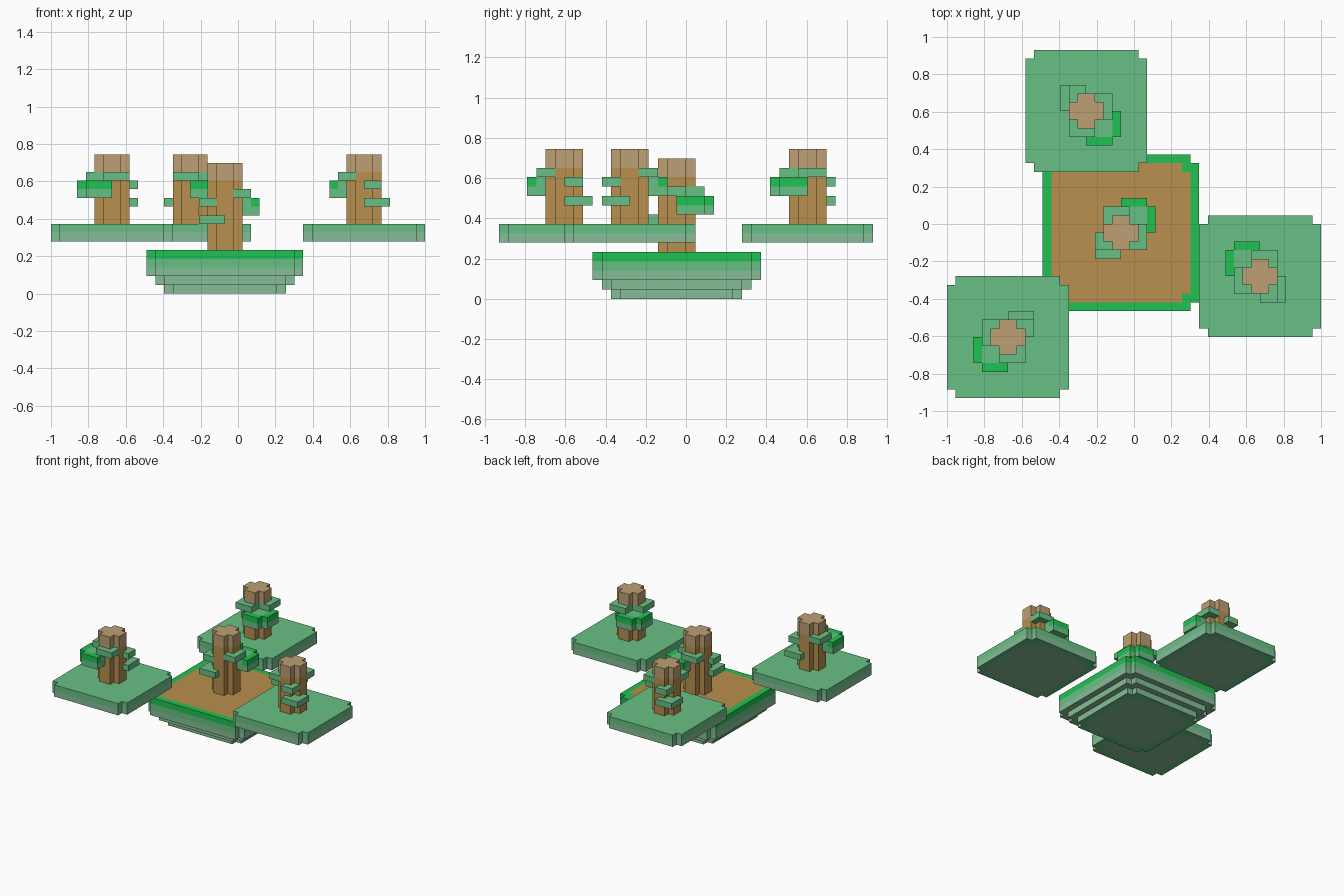
import bpy, bmesh, math

if "Cube" in bpy.data.objects:
    bpy.data.objects.remove(bpy.data.objects["Cube"])

V = 2 / 43                      # size of one block
CX, CY = 21.5, 20               # model centre in block units


def material(name, rgb):
    def lin(c):
        c /= 255
        return c / 12.92 if c <= 0.04045 else ((c + 0.055) / 1.055) ** 2.4
    m = bpy.data.materials.new(name)
    m.diffuse_color = (*[lin(c) for c in rgb], 1)
    m.use_nodes = True
    m.node_tree.nodes["Principled BSDF"].inputs["Base Color"].default_value = m.diffuse_color
    return m


MATS = [material("bright green", (33, 193, 82)),
        material("leaf green", (105, 192, 133)),
        material("pale green", (133, 190, 150)),
        material("bark brown", (184, 144, 78)),
        material("light wood", (190, 160, 115))]
BRIGHT, LEAF, PALE, BARK, WOOD = range(5)


def finish(name, bm):
    bmesh.ops.recalc_face_normals(bm, faces=bm.faces)
    me = bpy.data.meshes.new(name)
    bm.to_mesh(me)
    bm.free()
    for m in MATS:
        me.materials.append(m)
    ob = bpy.data.objects.new(name, me)
    bpy.context.collection.objects.link(ob)


def notched_loft(name, cx, cy, rings, bands, caps):
    """Stack of squares with a one-block notch in each corner."""
    bm = bmesh.new()
    loops = []
    for h, z in rings:
        pts = []
        for k in range(4):
            for x, y in ((h, h - 1), (h - 1, h - 1), (h - 1, h)):
                for _ in range(k):
                    x, y = -y, x
                pts.append(bm.verts.new(((cx + x - CX) * V, (cy + y - CY) * V, z * V)))
        loops.append(pts)
    for a, b, mat in zip(loops, loops[1:], bands):
        for i in range(12):
            j = (i + 1) % 12
            bm.faces.new((a[i], a[j], b[j], b[i])).material_index = mat
    bm.faces.new(loops[0][::-1]).material_index = caps[0]
    bm.faces.new(loops[-1]).material_index = caps[1]
    finish(name, bm)


def fill(cells, x, y, z, mat):
    for i in range(*x):
        for j in range(*y):
            for k in range(*z):
                cells[i, j, k] = mat


# Faces of a block: direction and its four corners
SIDES = []
for axis in range(3):
    for s in (0, 1):
        d = [0, 0, 0]
        d[axis] = 2 * s - 1
        corners = []
        for p, q in ((0, 0), (1, 0), (1, 1), (0, 1)):
            c = [0, 0, 0]
            c[axis], c[(axis + 1) % 3], c[(axis + 2) % 3] = s, p, q
            corners.append(c)
        SIDES.append((d, corners if s else corners[::-1]))


def block_mesh(name, cells, solid, cx, cy):
    """Skin the exposed block sides and merge them into large flat faces."""
    bm = bmesh.new()
    for (x, y, z), mat in cells.items():
        for d, corners in SIDES:
            if (x + d[0], y + d[1], z + d[2]) in solid:
                continue
            vs = [bm.verts.new(((cx + x + a - CX) * V, (cy + y + b - CY) * V, (z + c) * V))
                  for a, b, c in corners]
            bm.faces.new(vs).material_index = mat
    bmesh.ops.remove_doubles(bm, verts=bm.verts, dist=1e-4)
    bmesh.ops.dissolve_limit(bm, angle_limit=0.01, verts=bm.verts, edges=bm.edges,
                             delimit={'MATERIAL'})
    finish(name, bm)


def tree(name, cx, cy, ground, base, top, turns):
    # Trunk: four-block square without its corners, lighter at the top
    trunk = {}
    for z0, z1, mat in ((ground, top - 2, BARK), (top - 2, top, WOOD)):
        fill(trunk, (-2, 2), (-1, 1), (z0, z1), mat)
        fill(trunk, (-1, 1), (-2, 2), (z0, z1), mat)
    # Leaf clumps winding around the trunk
    leaf = {}
    b = base
    fill(leaf, (0, 3), (0, 3), (b + 2, b + 3), LEAF)
    fill(leaf, (1, 3), (0, 2), (b + 4, b + 5), LEAF)
    fill(leaf, (-4, 0), (-4, 0), (b + 3, b + 4), LEAF)
    fill(leaf, (-4, 0), (-4, 0), (b + 4, b + 5), BRIGHT)
    fill(leaf, (-3, 0), (-3, 0), (b + 4, b + 5), LEAF)
    for z in (b + 3, b + 4):
        del leaf[-4, -4, z]
    fill(leaf, (-3, -1), (-1, 2), (b + 5, b + 6), LEAF)
    fill(leaf, (-1, 2), (-3, -1), (b + 5, b + 6), LEAF)
    # Keep the trunk core running through the clumps
    for x in (-1, 0):
        for y in (-1, 0):
            for z in range(b + 2, b + 6):
                leaf.pop((x, y, z), None)
    trunk = {c: m for c, m in trunk.items() if c not in leaf}
    for _ in range(turns):
        leaf = {(-y - 1, x, z): m for (x, y, z), m in leaf.items()}
        trunk = {(-y - 1, x, z): m for (x, y, z), m in trunk.items()}
    solid = set(leaf) | set(trunk)
    block_mesh(name + "_trunk", trunk, solid, cx, cy)
    block_mesh(name + "_leaves", leaf, solid, cx, cy)


# Central stepped island with a soil top and a grass rim
notched_loft("main_island", 20, 19,
             [(6, 0), (7, 0), (7, 1), (8, 1), (8, 2), (9, 2), (9, 3), (9, 4), (9, 5), (8, 5)],
             [LEAF, PALE, PALE, PALE, PALE, PALE, LEAF, BRIGHT, BRIGHT], (PALE, BARK))
tree("main", 20, 19, 5, 6, 15, 2)

# Three floating side platforms, each with a turned copy of the tree
for name, cx, cy, turns in (("left", 7, 7, 0), ("back", 16, 33, 1), ("right", 36, 14, 3)):
    notched_loft(name + "_platform", cx, cy, [(6, 6), (7, 6), (7, 7), (7, 8)],
                 [LEAF, PALE, LEAF], (PALE, LEAF))
    tree(name, cx, cy, 8, 8, 16, turns)
